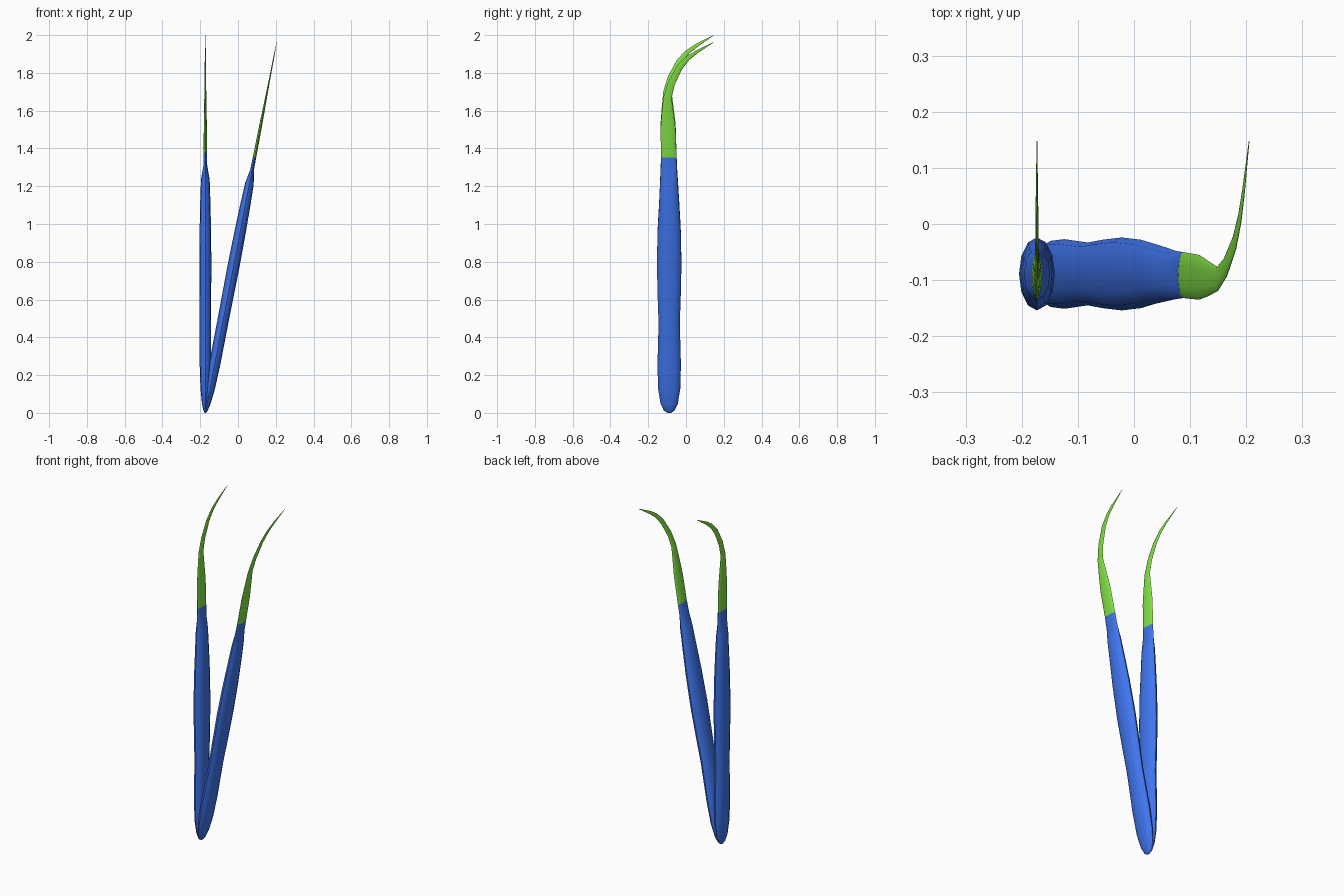
import bpy, bmesh
from math import sin, cos, pi, radians
from mathutils import Vector, Matrix

if "Cube" in bpy.data.objects:
    bpy.data.objects.remove(bpy.data.objects["Cube"])

SIDES = 12
PIVOT = Vector((-0.173, 0, 0))
OPEN_ANGLE = radians(10.9)


def material(name, colour):
    m = bpy.data.materials.new(name)
    m.diffuse_color = (*colour, 1)
    m.use_nodes = True
    m.node_tree.nodes["Principled BSDF"].inputs["Base Color"].default_value = m.diffuse_color
    return m


blue = material("blue_handle", (0.05, 0.18, 0.86))
green = material("green_tip", (0.23, 0.76, 0.06))

# stations along an arm: (y centre, z, half width x, half depth in the yz plane)
handle = [(-0.089, 0.0, 0.003, 0.010), (-0.089, 0.012, 0.010, 0.028),
          (-0.089, 0.05, 0.018, 0.046), (-0.089, 0.13, 0.026, 0.059),
          (-0.089, 0.26, 0.030, 0.062), (-0.089, 0.48, 0.030, 0.056),
          (-0.089, 0.62, 0.031, 0.061), (-0.089, 0.80, 0.032, 0.065),
          (-0.089, 0.98, 0.030, 0.061), (-0.089, 1.12, 0.027, 0.053),
          (-0.090, 1.235, 0.023, 0.047), (-0.091, 1.31, 0.010, 0.043),
          (-0.091, 1.378, 0.009, 0.041)]
tip = [(-0.091, 1.378, 0.009, 0.041), (-0.095, 1.53, 0.008, 0.040),
       (-0.097, 1.61, 0.0065, 0.032), (-0.098, 1.70, 0.005, 0.022),
       (-0.078, 1.775, 0.004, 0.019), (-0.034, 1.862, 0.003, 0.016),
       (0.010, 1.912, 0.0027, 0.012), (0.055, 1.945, 0.002, 0.009),
       (0.148, 2.0, 0.0006, 0.0008)]


def loft(name, stations, mat, angle):
    """Skin elliptical rings set square to the path, then swing the arm open."""
    bm = bmesh.new()
    path = [Vector((0, s[0], s[1])) for s in stations]
    rings = []
    for i, (y, z, rx, ry) in enumerate(stations):
        a = path[max(i - 1, 0)]
        b = path[min(i + 1, len(path) - 1)]
        t = (b - a).normalized()
        if z == 1.378:
            t = Vector((0, 0, 1))
        n = Vector((0, t.z, -t.y))
        rings.append([bm.verts.new(path[i] + Vector((rx * cos(u), 0, 0)) + n * (ry * sin(u)))
                      for u in (2 * pi * k / SIDES for k in range(SIDES))])
    for lo, hi in zip(rings, rings[1:]):
        for k in range(SIDES):
            j = (k + 1) % SIDES
            bm.faces.new((lo[k], lo[j], hi[j], hi[k]))
    bm.faces.new(rings[0][::-1])
    bm.faces.new(rings[-1])
    bmesh.ops.recalc_face_normals(bm, faces=bm.faces)
    bm.transform(Matrix.Translation(PIVOT) @ Matrix.Rotation(angle, 4, 'Y'))
    # keep the lowest point on the ground after the swing
    low = min(v.co.z for v in bm.verts)
    if low < 0:
        bm.transform(Matrix.Translation((0, 0, -low)))
    me = bpy.data.meshes.new(name)
    bm.to_mesh(me)
    bm.free()
    me.materials.append(mat)
    ob = bpy.data.objects.new(name, me)
    bpy.context.collection.objects.link(ob)
    bpy.ops.object.select_all(action='DESELECT')
    ob.select_set(True)
    bpy.context.view_layer.objects.active = ob
    bpy.ops.object.shade_smooth_by_angle(angle=radians(40))
    return ob


# upright arm and opened arm, each with a handle and a curved point
for side, angle in (("upright", 0), ("leaning", OPEN_ANGLE)):
    loft(side + "_handle", handle, blue, angle)
    loft(side + "_curved_tip", tip, green, angle)
